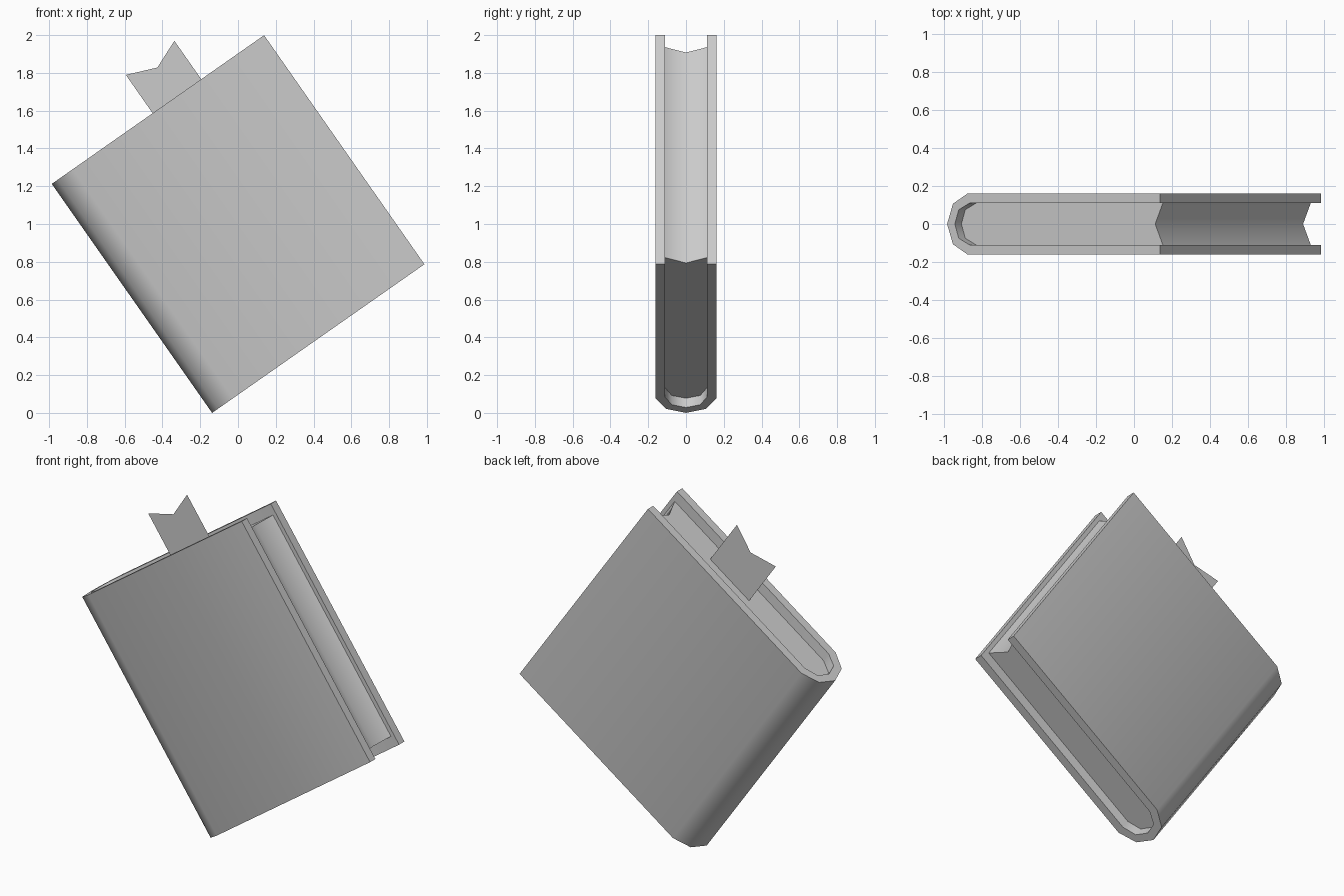
import bpy, bmesh, math
from mathutils import Matrix

cube = bpy.data.objects.get("Cube")
if cube:
    bpy.data.objects.remove(cube, do_unlink=True)

WIDTH, HEIGHT = 1.372, 1.48   # cover size
RECESS = 0.06                 # pages set in from the cover's ends
PLACE = Matrix.Translation((-0.137, 0, 0)) @ Matrix.Rotation(math.radians(-35), 4, 'Y')

grey = bpy.data.materials.new("plain grey")
grey.use_nodes = True
grey.diffuse_color = (0.6, 0.6, 0.6, 1)
grey.node_tree.nodes["Principled BSDF"].inputs["Base Color"].default_value = (0.6, 0.6, 0.6, 1)


def finish(bm, name):
    """Turn a bmesh into a tilted, shaded object."""
    mesh = bpy.data.meshes.new(name)
    bm.to_mesh(mesh)
    bm.free()
    mesh.materials.append(grey)
    obj = bpy.data.objects.new(name, mesh)
    bpy.context.collection.objects.link(obj)
    obj.matrix_world = PLACE
    bpy.ops.object.select_all(action='DESELECT')
    obj.select_set(True)
    bpy.context.view_layer.objects.active = obj
    bpy.ops.object.shade_smooth_by_angle(angle=math.radians(60))
    return obj


def prism(name, profile, low, high):
    """Extrude a width/depth profile along the book's height."""
    bm = bmesh.new()
    face = bm.faces.new([bm.verts.new((x, y, low)) for x, y in profile])
    top = bmesh.ops.extrude_face_region(bm, geom=[face])["geom"]
    bmesh.ops.translate(bm, vec=(0, 0, high - low),
                        verts=[v for v in top if isinstance(v, bmesh.types.BMVert)])
    bmesh.ops.recalc_face_normals(bm, faces=bm.faces)
    return finish(bm, name)


def mirrored(half):
    """Half profile ending on the centre line, continued on the other side."""
    return half + [(x, -y) for x, y in reversed(half[:-1])]


# Cover: two boards joined by a rounded spine
outer = mirrored([(WIDTH, 0.162), (0.134, 0.162), (0.038, 0.107), (0, 0)])
spine_inside = [(0.148, 0.112), (0.075, 0.075), (0.05, 0)]
inner = mirrored([(WIDTH, 0.112)] + spine_inside)
prism("cover", outer + inner[::-1], 0, HEIGHT)

# Page block: rounded at the spine, hollowed along the fore edge
pages = mirrored([(1.348, 0.112)] + spine_inside) + [(1.298, 0)]
prism("pages", pages, RECESS, HEIGHT - RECESS)

# Bookmark: flat ribbon with a notched end
bm = bmesh.new()
ribbon = [(0.652, 1.4), (0.966, 1.4), (0.966, 1.728), (0.811, 1.664), (0.652, 1.728)]
bm.faces.new([bm.verts.new((x, 0, z)) for x, z in ribbon])
finish(bm, "bookmark")
